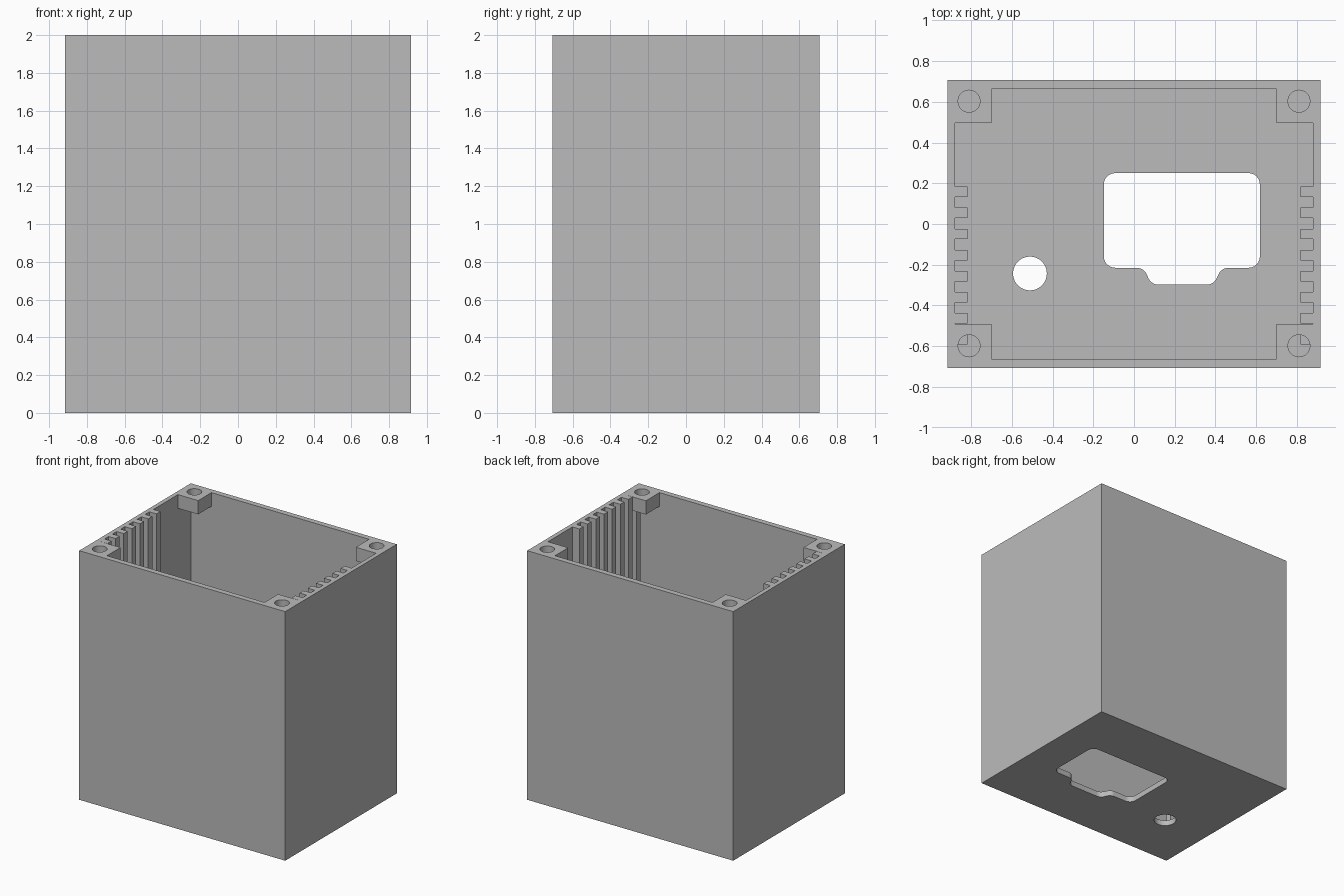
import bpy, bmesh, math
from mathutils import Vector

if "Cube" in bpy.data.objects:
    bpy.data.objects.remove(bpy.data.objects["Cube"])

W, D, H = 0.915, 0.708, 2.0      # half width, half depth, height
IX, IY = 0.88, 0.663             # inner half sizes
FLOOR, POST_Z = 0.045, 1.89      # floor thickness, underside of corner posts

grey = bpy.data.materials.new("grey plastic")
grey.diffuse_color = (0.5, 0.5, 0.5, 1)
grey.use_nodes = True
grey.node_tree.nodes["Principled BSDF"].inputs["Base Color"].default_value = grey.diffuse_color


def prism(name, pts, z0, z1, helper=True):
    """Extrude a counter-clockwise outline from z0 to z1."""
    bm = bmesh.new()
    base = bm.faces.new([bm.verts.new((x, y, z0)) for x, y in pts])
    top = bmesh.ops.extrude_face_region(bm, geom=[base])["geom"]
    bmesh.ops.translate(bm, vec=(0, 0, z1 - z0),
                        verts=[v for v in top if isinstance(v, bmesh.types.BMVert)])
    bmesh.ops.recalc_face_normals(bm, faces=bm.faces)
    me = bpy.data.meshes.new(name)
    bm.to_mesh(me)
    bm.free()
    me.materials.append(grey)
    ob = bpy.data.objects.new(name, me)
    bpy.context.collection.objects.link(ob)
    ob.hide_render = helper
    return ob


def rect(x0, x1, y0, y1):
    return [(x0, y0), (x1, y0), (x1, y1), (x0, y1)]


def circle(cx, cy, r, n=40):
    return [(cx + r * math.cos(2 * math.pi * i / n),
             cy + r * math.sin(2 * math.pi * i / n)) for i in range(n)]


def fillet(corners, r, n=6):
    """Round every corner of an outline with a circular arc."""
    out = []
    for i, c in enumerate(corners):
        c = Vector(c)
        a = (Vector(corners[i - 1]) - c).normalized()
        b = (Vector(corners[(i + 1) % len(corners)]) - c).normalized()
        half = a.angle(b) / 2
        mid = c + (a + b).normalized() * (r / math.sin(half))
        p, q = c + a * r / math.tan(half) - mid, c + b * r / math.tan(half) - mid
        sweep = p.angle_signed(q)
        for k in range(n + 1):
            t = -sweep * k / n
            out.append((mid.x + p.x * math.cos(t) - p.y * math.sin(t),
                        mid.y + p.x * math.sin(t) + p.y * math.cos(t)))
    return out


def cut(target, cutter):
    """Subtract the cutter, bake the result and remove the cutter."""
    mod = target.modifiers.new("cut", 'BOOLEAN')
    mod.operation, mod.solver, mod.object = 'DIFFERENCE', 'EXACT', cutter
    bpy.context.view_layer.objects.active = target
    bpy.ops.object.modifier_apply(modifier=mod.name)
    bpy.data.objects.remove(cutter)


# Cavity outline with the card-guide ribs along both side walls
right = [(IX, -IY)]
for i in range(7, -1, -1):
    y = 0.133 - i * 0.1037
    right += [(IX, y), (0.818, y), (0.818, y + 0.051), (IX, y + 0.051)]
right.append((IX, IY))
cavity = prism("cavity_cutter", right + [(-x, y) for x, y in reversed(right)], FLOOR, H + 0.1)

# Corner posts stay solid near the rim
for sx in (-1, 1):
    for y0, y1 in ((-0.9, -0.491), (0.495, 0.9)):
        cut(cavity, prism("post", rect(*sorted((sx * 0.70, sx * 1.1)), y0, y1), POST_Z, H + 0.3))

# Enclosure shell
case = prism("enclosure", rect(-W, W, -D, D), 0, H, helper=False)
cut(case, cavity)

# Screw holes through the posts
for sx in (-1, 1):
    for y in (-0.598, 0.603):
        cut(case, prism("screw_hole", circle(sx * 0.81, y, 0.054), POST_Z - 0.004, H + 0.1))

# Socket opening and cable hole in the floor
socket = [(-0.148, 0.25), (-0.148, -0.215), (0.048, -0.215), (0.085, -0.298),
          (0.392, -0.298), (0.429, -0.215), (0.618, -0.215), (0.618, 0.25)]
cut(case, prism("socket_opening", fillet(socket, 0.055), -0.1, 0.2))
cut(case, prism("cable_hole", circle(-0.511, -0.243, 0.083), -0.1, 0.2))

# Smooth the round holes, keep box edges crisp
bpy.ops.object.select_all(action='DESELECT')
case.select_set(True)
bpy.context.view_layer.objects.active = case
bpy.ops.object.shade_smooth_by_angle(angle=math.radians(30))
